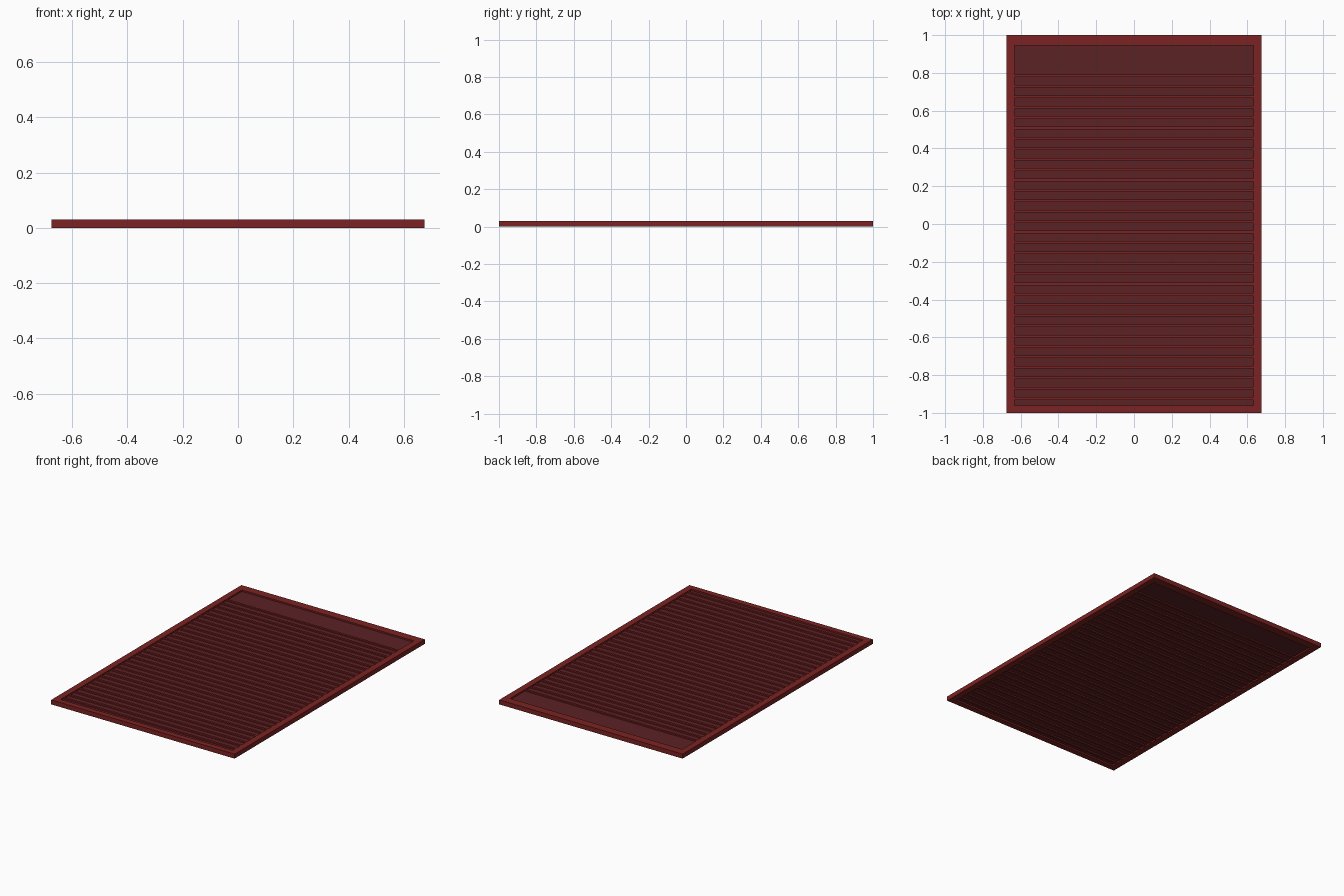
import bpy

if "Cube" in bpy.data.objects:
    bpy.data.objects.remove(bpy.data.objects["Cube"])

def mat(name, c):
    m = bpy.data.materials.new(name)
    m.diffuse_color = (*c, 1)
    m.use_nodes = True
    m.node_tree.nodes["Principled BSDF"].inputs["Base Color"].default_value = m.diffuse_color
    return m

RED = mat("brick red", (0.20, 0.016, 0.016))
DARK = mat("dark maroon", (0.105, 0.016, 0.018))

def box(name, x0, x1, y0, y1, z0, z1, m):
    bpy.ops.mesh.primitive_cube_add(size=1, location=((x0+x1)/2, (y0+y1)/2, (z0+z1)/2))
    o = bpy.context.object
    o.name = name
    o.scale = (x1-x0, y1-y0, z1-z0)
    bpy.ops.object.transform_apply(location=False, rotation=False, scale=True)
    o.data.materials.append(m)
    return o

X, XI, Y0, Y1 = 0.675, 0.633, -0.962, 0.945
# outer frame
box("left_stile", -X, -XI, -1, 1, 0, 0.03, RED)
box("right_stile", XI, X, -1, 1, 0, 0.03, RED)
box("top_rail", -XI, XI, Y1, 1, 0, 0.03, RED)
box("bottom_rail", -XI, XI, -1, Y0, 0, 0.03, RED)
# recessed panel
box("panel", -XI, XI, Y0, Y1, 0.01, 0.02, DARK)
# ribs standing proud on both faces
rib = box("ribs", -XI, XI, -0.931, -0.917, 0.002, 0.028, RED)
a = rib.modifiers.new("repeat", 'ARRAY')
a.count = 32
a.use_relative_offset = False
a.use_constant_offset = True
a.constant_offset_displace = (0, 0.0551, 0)
